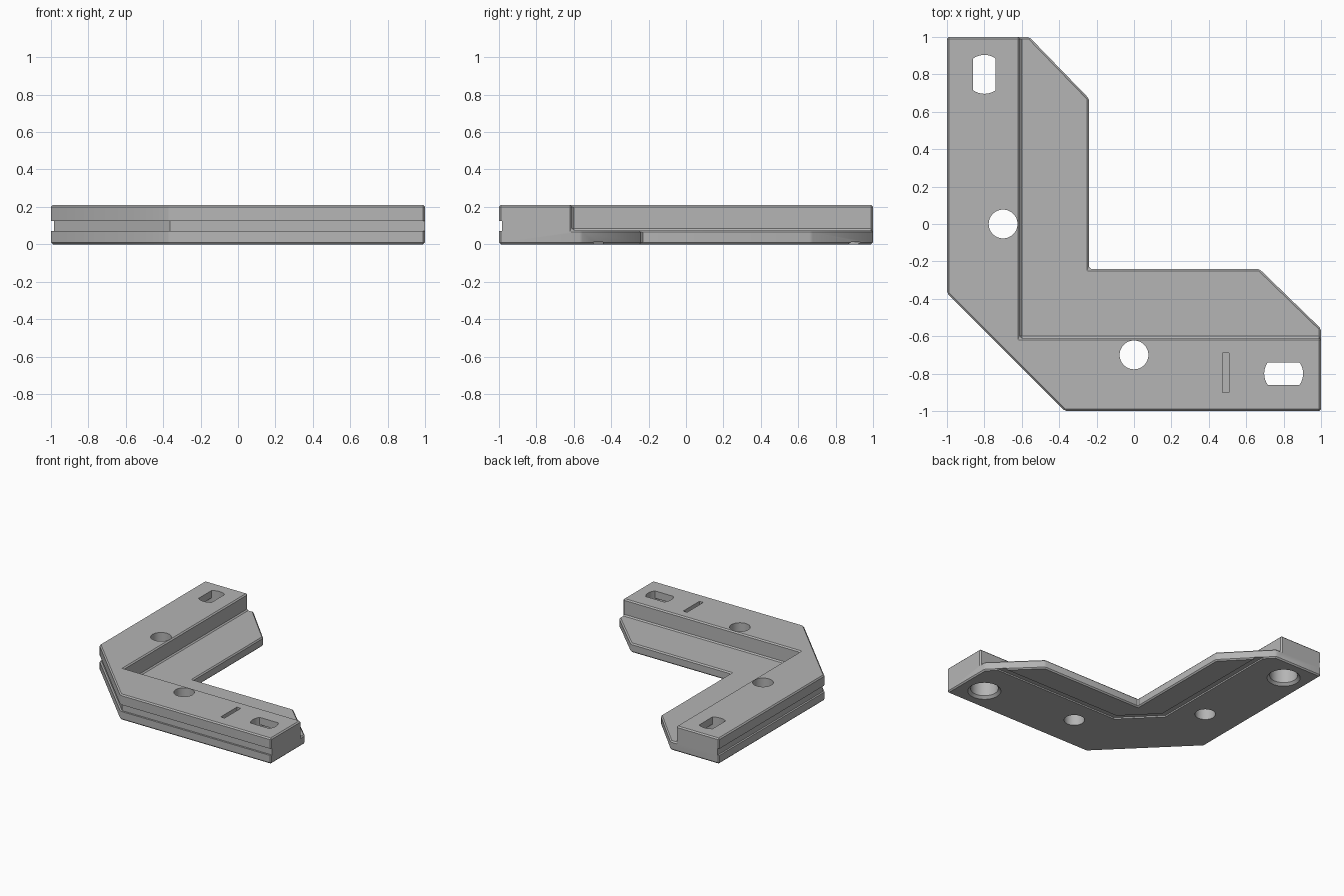
import bpy, bmesh, math

cube = bpy.data.objects.get("Cube")
if cube:
    bpy.data.objects.remove(cube, do_unlink=True)

grey = bpy.data.materials.new("plain_grey")
grey.use_nodes = True
grey.diffuse_color = (0.46, 0.46, 0.46, 1)
grey.node_tree.nodes["Principled BSDF"].inputs["Base Color"].default_value = (0.46, 0.46, 0.46, 1)

TOP, FLANGE = 0.21, 0.075


def prism(name, points, z0, z1):
    """Extrude a flat outline between two heights."""
    bm = bmesh.new()
    face = bm.faces.new([bm.verts.new((x, y, z0)) for x, y in points])
    ext = bmesh.ops.extrude_face_region(bm, geom=[face])
    for v in ext["geom"]:
        if isinstance(v, bmesh.types.BMVert):
            v.co.z = z1
    bmesh.ops.recalc_face_normals(bm, faces=bm.faces)
    mesh = bpy.data.meshes.new(name)
    bm.to_mesh(mesh)
    bm.free()
    mesh.materials.append(grey)
    ob = bpy.data.objects.new(name, mesh)
    bpy.context.collection.objects.link(ob)
    return ob


def cone(name, x, y, z0, z1, r0, r1):
    bpy.ops.mesh.primitive_cone_add(vertices=48, radius1=r0, radius2=r1, depth=z1 - z0,
                                    location=(x, y, (z0 + z1) / 2))
    ob = bpy.context.object
    ob.name = name
    ob.data.materials.append(grey)
    return ob


def bend(side, corner, d, end=1.2):
    """Path round the outer corner, moved inwards by d."""
    k, j = side + d, corner + d * math.tan(math.pi / 8)
    return [(k, end), (k, j), (j, k), (end, k)]


def apply(ob, mod):
    bpy.context.view_layer.objects.active = ob
    bpy.ops.object.modifier_apply(modifier=mod.name)


def cut(ob, cutter):
    mod = ob.modifiers.new("cut", "BOOLEAN")
    mod.operation, mod.solver, mod.object = "DIFFERENCE", "EXACT", cutter
    apply(ob, mod)
    bpy.data.objects.remove(cutter, do_unlink=True)


def slot_outline(x, y, radius, half, along_x):
    """Circle clipped by two parallel flats."""
    a = math.asin(half / radius)
    arc = [-a + 2 * a * i / 8 for i in range(9)]
    pts = [(radius * math.cos(t + s), radius * math.sin(t + s)) for s in (0, math.pi) for t in arc]
    return [(x + u, y + v) if along_x else (x + v, y + u) for u, v in pts]


# Angled body with a low inner flange
inner = [(1, -0.56), (0.67, -0.24), (-0.24, -0.24), (-0.24, 0.67), (-0.56, 1)]
body = prism("corner_bracket", bend(-1, -0.37, 0, 1) + inner, 0, TOP)
cut(body, prism("flange_cutter", [(-0.61, -0.61), (1.3, -0.61), (1.3, 1.3), (-0.61, 1.3)], FLANGE, 0.5))

# Small chamfer on all edges
bevel = body.modifiers.new("edges", "BEVEL")
bevel.width, bevel.segments = 0.01, 1
bevel.limit_method, bevel.angle_limit = "ANGLE", math.radians(30)
apply(body, bevel)

# Groove round the outer sides
cut(body, prism("side_groove", bend(-1, -0.37, 0.015) + [(1.2, -1.2), (-1.2, -1.2), (-1.2, 1.2)],
                0.07, 0.125))

# Shallow groove under the flange
cut(body, prism("under_groove", bend(-0.47, -0.21, -0.025) + bend(-0.47, -0.21, 0.025)[::-1],
                -0.1, 0.012))

# Matching holes on both arms
for along_x in (True, False):
    hx, hy = (0, -0.7) if along_x else (-0.7, 0)
    cut(body, cone("round_hole", hx, hy, -0.1, 0.4, 0.077, 0.077))
    sx, sy = (0.8, -0.8) if along_x else (-0.8, 0.8)
    cut(body, prism("slot", slot_outline(sx, sy, 0.104, 0.06, along_x), 0.1, 0.4))
    cut(body, cone("counterbore", sx, sy, -0.1, 0.15, 0.105, 0.105))
    cut(body, cone("counterbore_rim", sx, sy, -0.02, 0.02, 0.145, 0.105))

# Index mark on one arm
cut(body, prism("index_mark", [(0.473, -0.9), (0.508, -0.9), (0.508, -0.69), (0.473, -0.69)], 0.17, 0.4))

bpy.ops.object.select_all(action="DESELECT")
body.select_set(True)
bpy.context.view_layer.objects.active = body
bpy.ops.object.shade_smooth_by_angle(angle=math.radians(30))
